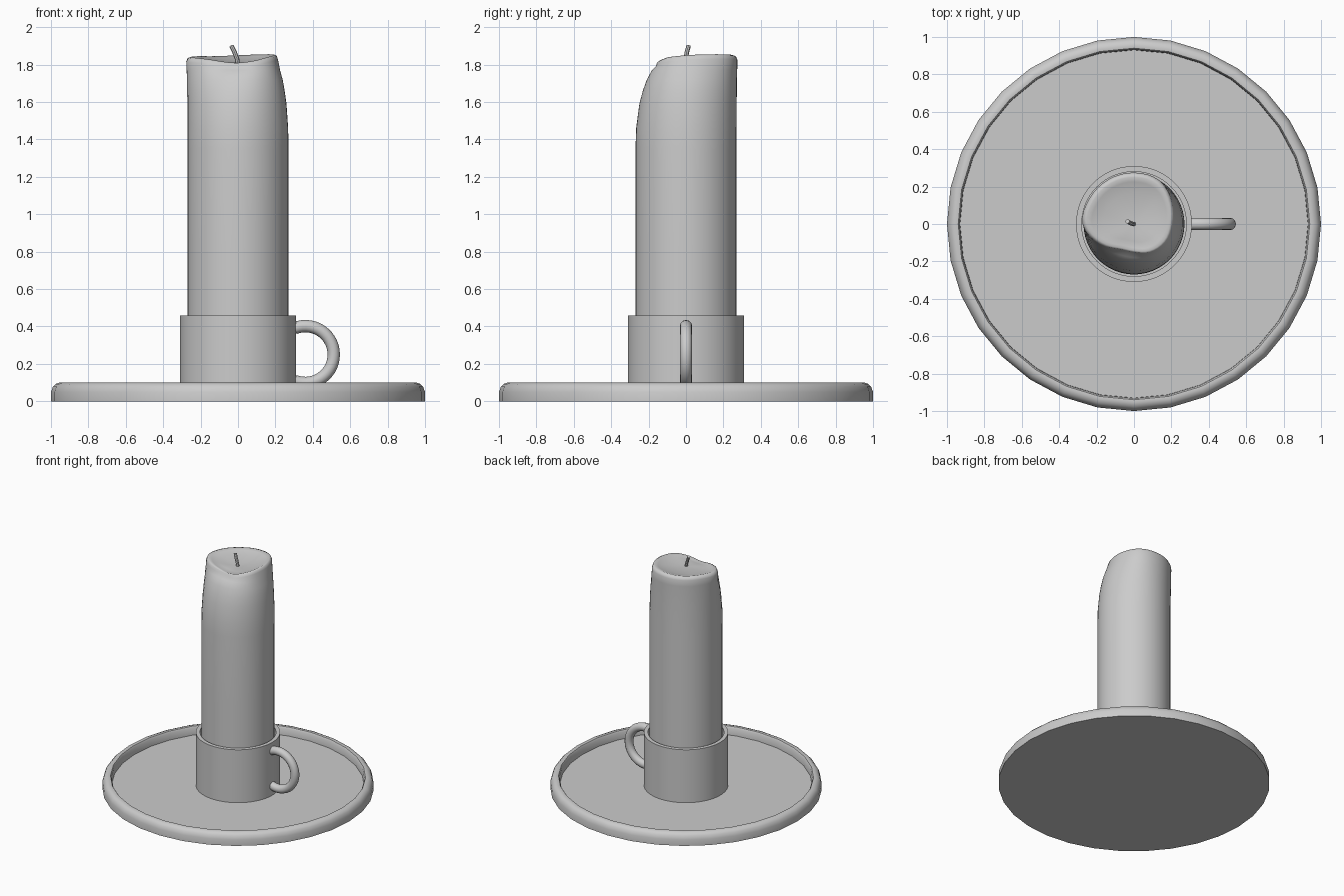
import bpy, bmesh, math
from mathutils import Vector

if "Cube" in bpy.data.objects:
    bpy.data.objects.remove(bpy.data.objects["Cube"])


def skin(name, rings, cap=True, loop=False, angle=35):
    """Skin a list of equally long vertex rings into one smooth object."""
    bm = bmesh.new()
    vr = [[bm.verts.new(p) for p in ring] for ring in rings]
    pairs = list(zip(vr, vr[1:])) + ([(vr[-1], vr[0])] if loop else [])
    n = len(vr[0])
    for a, b in pairs:
        for i in range(n):
            j = (i + 1) % n
            bm.faces.new((a[i], a[j], b[j], b[i]))
    if cap:
        bm.faces.new(vr[0][::-1])
        bm.faces.new(vr[-1])
    bmesh.ops.recalc_face_normals(bm, faces=bm.faces)
    me = bpy.data.meshes.new(name)
    bm.to_mesh(me)
    bm.free()
    ob = bpy.data.objects.new(name, me)
    bpy.context.collection.objects.link(ob)
    bpy.ops.object.select_all(action='DESELECT')
    ob.select_set(True)
    bpy.context.view_layer.objects.active = ob
    bpy.ops.object.shade_smooth_by_angle(angle=math.radians(angle))
    return ob


def circle(r, z, n):
    return [(r * math.cos(2 * math.pi * i / n), r * math.sin(2 * math.pi * i / n), z)
            for i in range(n)]


def tube(name, path, radius, side, n=12):
    """Round tube along a path; side is a fixed vector across the path."""
    rings = []
    side = Vector(side)
    for i, p in enumerate(path):
        t = (path[min(i + 1, len(path) - 1)] - path[max(i - 1, 0)]).normalized()
        u = (side - t * side.dot(t)).normalized()
        v = t.cross(u)
        rings.append([p + radius * (math.cos(a) * u + math.sin(a) * v)
                      for a in (2 * math.pi * k / n for k in range(n))])
    return skin(name, rings)


def around(table, t):
    """Smooth periodic interpolation of a table, t in 0..1."""
    n = len(table)
    f = t * n
    i = int(f)
    f -= i
    a, b, c, d = (table[(i + k) % n] for k in (-1, 0, 1, 2))
    return b + 0.5 * f * (c - a + f * (2 * a - 5 * b + 4 * c - d + f * (3 * (b - c) + d - a)))


# dished plate with rounded rim
plate = [(1.0, 0), (1.0, 0.05), (0.99, 0.078), (0.975, 0.093), (0.955, 0.10),
         (0.94, 0.098), (0.932, 0.085), (0.93, 0.03)]
skin("plate", [circle(r, z, 32) for r, z in plate], angle=40)

# candle cup
cup = [(0.31, 0.03), (0.31, 0.46), (0.28, 0.46), (0.28, 0.05)]
skin("candle_cup", [circle(r, z, 64) for r, z in cup])

# finger ring, open where it meets the cup
arc = [math.radians(-112 + 224 * i / 28) for i in range(29)]
tube("finger_ring", [Vector((0.36 + 0.152 * math.cos(a), 0, 0.25 + 0.152 * math.sin(a)))
                     for a in arc], 0.033, (0, 1, 0))

# candle with melted shoulder: rim radius and rim height every 30 degrees
rim_r = [0.21, 0.235, 0.27, 0.275, 0.275, 0.275, 0.275, 0.215, 0.16, 0.155, 0.18, 0.2]
rim_z = [1.85, 1.855, 1.855, 1.85, 1.845, 1.845, 1.84, 1.83, 1.815, 1.81, 1.82, 1.84]
N = 48


def candle_ring(melt, z=None, scale=1.0, drop=0.0, flat=0.0):
    pts = []
    for i in range(N):
        t = i / N
        rr, rz = around(rim_r, t), around(rim_z, t)
        r = (0.27 + (rr - 0.27) * melt) * scale
        h = z if z is not None else (rz - drop) * (1 - flat) + 1.81 * flat
        a = 2 * math.pi * t
        pts.append((r * math.cos(a), r * math.sin(a), h))
    return pts


body = [(0, 0.05), (0, 0.8), (0, 1.35), (0.03, 1.46), (0.18, 1.59), (0.34, 1.66),
        (0.53, 1.72), (0.78, 1.77)]
rings = [candle_ring(m, z) for m, z in body]
rings += [candle_ring(1.0, drop=0.025), candle_ring(1.0, scale=0.97, drop=0.006),
          candle_ring(1.0, scale=0.91), candle_ring(1.0, scale=0.82, drop=0.006, flat=0.1),
          candle_ring(1.0, scale=0.6, flat=0.6), candle_ring(1.0, scale=0.3, flat=0.92),
          candle_ring(1.0, scale=0.04, flat=1)]
skin("candle", rings, angle=60)

# slightly bent wick
tube("wick", [Vector(p) for p in ((0, 0, 1.79), (-0.005, 0, 1.83), (-0.018, 0.004, 1.865),
                                  (-0.035, 0.014, 1.90))], 0.012, (0, 1, 0), 8)
